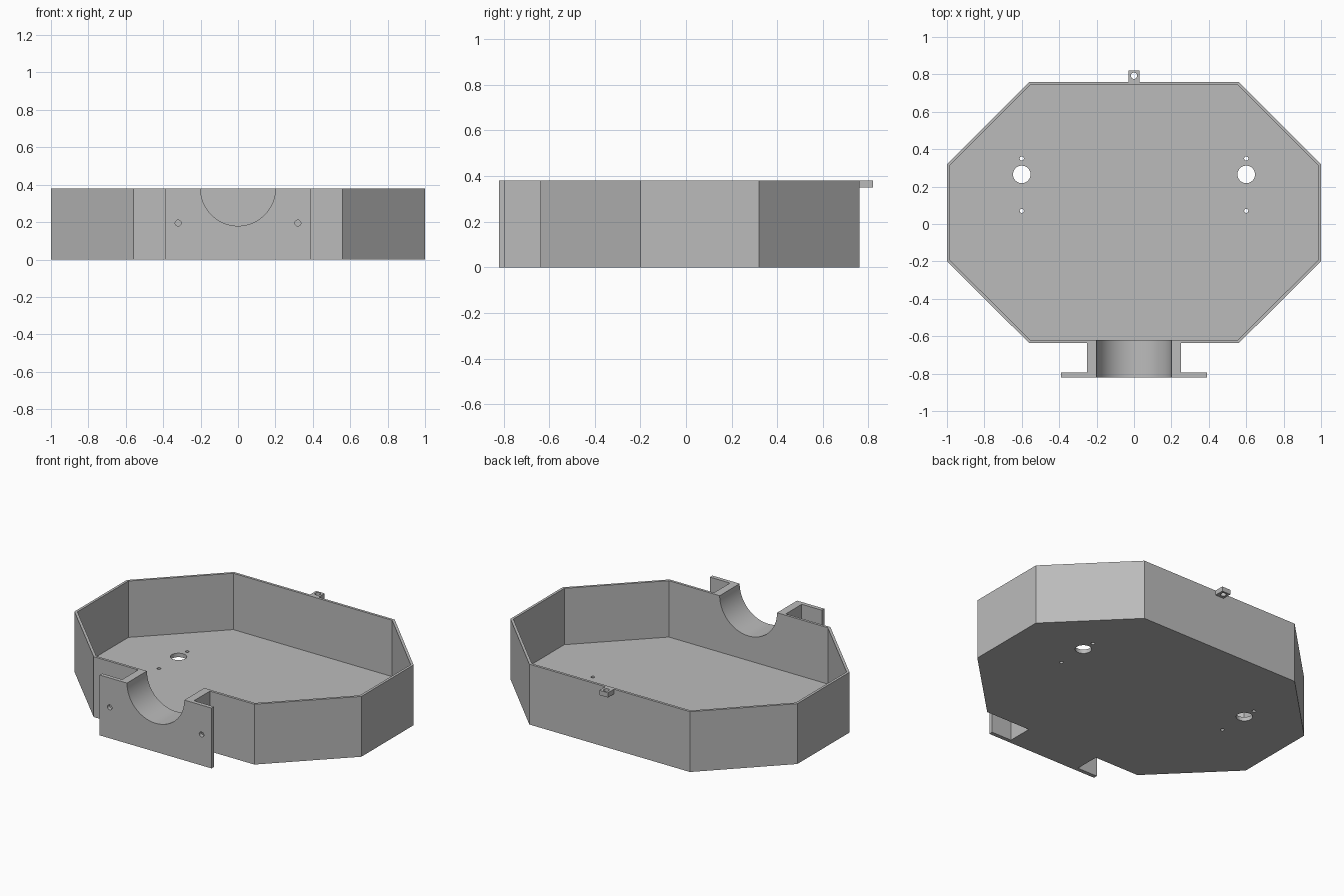
import bpy
import bmesh
import math
from mathutils import Matrix, Vector

if "Cube" in bpy.data.objects:
    bpy.data.objects.remove(bpy.data.objects["Cube"], do_unlink=True)

HEIGHT, WALL, FLOOR = 0.38, 0.016, 0.025

grey = bpy.data.materials.new("plain grey")
grey.use_nodes = True
colour = (0.5, 0.5, 0.5, 1)
grey.diffuse_color = colour
grey.node_tree.nodes["Principled BSDF"].inputs["Base Color"].default_value = colour


def add_object(name, bm):
    bmesh.ops.recalc_face_normals(bm, faces=bm.faces)
    mesh = bpy.data.meshes.new(name)
    bm.to_mesh(mesh)
    bm.free()
    mesh.materials.append(grey)
    obj = bpy.data.objects.new(name, mesh)
    bpy.context.collection.objects.link(obj)
    return obj


def prism(name, outline, bottom, top):
    bm = bmesh.new()
    face = bm.faces.new([bm.verts.new((x, y, bottom)) for x, y in outline])
    out = bmesh.ops.extrude_face_region(bm, geom=[face])
    verts = [v for v in out["geom"] if isinstance(v, bmesh.types.BMVert)]
    bmesh.ops.translate(bm, verts=verts, vec=(0, 0, top - bottom))
    return add_object(name, bm)


def rod(name, centre, radius, length, sides, along_y=False):
    bm = bmesh.new()
    turn = Matrix.Rotation(math.pi / 2 if along_y else 0, 4, "X")
    bmesh.ops.create_cone(bm, cap_ends=True, segments=sides, radius1=radius,
                          radius2=radius, depth=length,
                          matrix=Matrix.Translation(centre) @ turn)
    return add_object(name, bm)


def cut(target, cutter):
    bpy.context.view_layer.objects.active = target
    mod = target.modifiers.new("cut", "BOOLEAN")
    mod.operation, mod.solver, mod.object = "DIFFERENCE", "EXACT", cutter
    bpy.ops.object.modifier_apply(modifier=mod.name)
    bpy.data.objects.remove(cutter, do_unlink=True)


def mirrored(half):
    return half + [(-x, y) for x, y in reversed(half)]


def inset(outline, d):
    # Move every side of a clockwise outline inward and intersect neighbours
    pts = [Vector(p) for p in outline]
    result = []
    for i, p in enumerate(pts):
        a = (p - pts[i - 1]).normalized()
        b = (pts[(i + 1) % len(pts)] - p).normalized()
        na, nb = Vector((a.y, -a.x)), Vector((b.y, -b.x))
        result.append(tuple(p + (na + nb) * d / (1 + na.dot(nb))))
    return result


# Tray with the neck and mounting flange in one outline
octagon = [(0.56, 0.76), (1, 0.32), (1, -0.2), (0.56, -0.637)]
flange = [(0.25, -0.637), (0.25, -0.795), (0.39, -0.795), (0.39, -0.82)]
tray = prism("tray", mirrored(octagon + flange), 0, HEIGHT)
cut(tray, prism("pocket", inset(mirrored(octagon), WALL), FLOOR, 0.6))

# Half-round channel through the neck
cut(tray, rod("channel", (0, -0.75, HEIGHT), 0.2, 0.3, 96, True))

# Floor and flange holes on both sides
for side in (-1, 1):
    for y, radius in ((0.265, 0.047), (0.35, 0.011), (0.07, 0.011)):
        cut(tray, rod("floor_hole", (side * 0.6, y, 0), radius, 0.2, 32))
    cut(tray, rod("flange_hole", (side * 0.32, -0.81, 0.195), 0.016, 0.1, 32, True))

# Hanging tab at the back
tab = prism("back_tab", mirrored([(0.03, 0.82), (0.03, 0.76)]), 0.35, HEIGHT)
cut(tab, rod("tab_hole", (0, 0.793, 0.36), 0.017, 0.2, 32))

# Smooth round cuts, keep flat walls crisp
bpy.ops.object.select_all(action="DESELECT")
for obj in (tray, tab):
    obj.select_set(True)
bpy.context.view_layer.objects.active = tray
bpy.ops.object.shade_smooth_by_angle(angle=math.radians(30))
